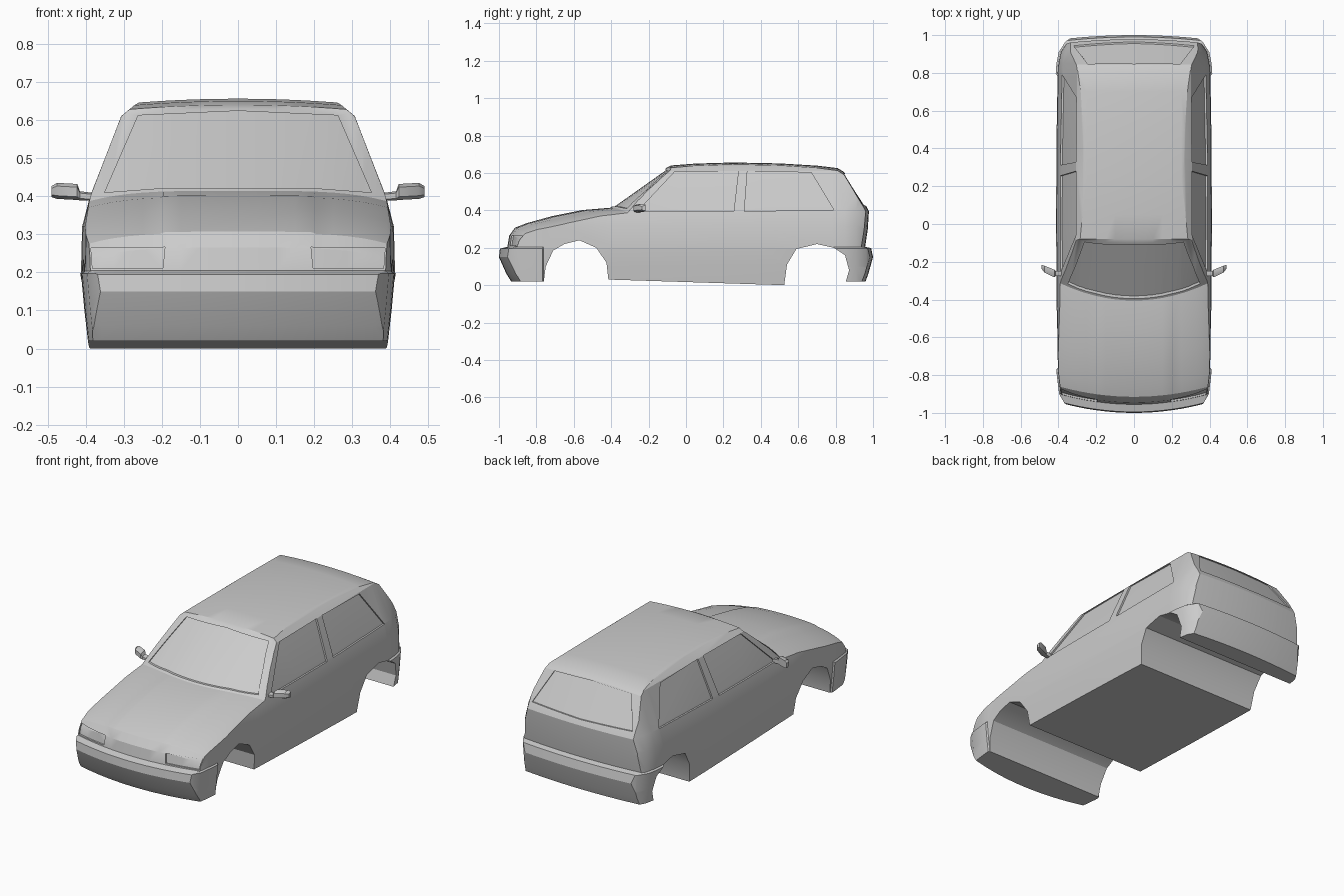
import bpy, bmesh
from mathutils import Vector

if "Cube" in bpy.data.objects:
    bpy.data.objects.remove(bpy.data.objects["Cube"])


def loft(name, rings):
    """Closed solid through a list of equal-length rings."""
    bm = bmesh.new()
    rows = [[bm.verts.new(p) for p in ring] for ring in rings]
    n = len(rows[0])
    for a, b in zip(rows, rows[1:]):
        for i in range(n):
            j = (i + 1) % n
            bm.faces.new((a[i], a[j], b[j], b[i]))
    bm.faces.new(rows[0])
    bm.faces.new(rows[-1])
    bmesh.ops.recalc_face_normals(bm, faces=bm.faces)
    me = bpy.data.meshes.new(name)
    bm.to_mesh(me)
    bm.free()
    ob = bpy.data.objects.new(name, me)
    bpy.context.collection.objects.link(ob)
    return ob


def boolean(ob, tool, op):
    """Apply a boolean and throw the tool away."""
    mod = ob.modifiers.new("cut", 'BOOLEAN')
    mod.object, mod.operation, mod.solver = tool, op, 'EXACT'
    bpy.context.view_layer.update()
    dg = bpy.context.evaluated_depsgraph_get()
    me = bpy.data.meshes.new_from_object(ob.evaluated_get(dg))
    ob.modifiers.clear()
    ob.data = me
    bpy.data.objects.remove(tool)


def recess(ob, near, far, shift):
    """Sink the area inside a prism by the given shift, following the surface."""
    prism = loft("cutter", [near, far])
    core = ob.copy()
    core.data = ob.data.copy()
    for v in core.data.vertices:
        v.co += Vector(shift)
    bpy.context.collection.objects.link(core)
    boolean(prism, core, 'DIFFERENCE')
    boolean(ob, prism, 'DIFFERENCE')


def finish(ob, angle):
    bpy.ops.object.select_all(action='DESELECT')
    ob.select_set(True)
    bpy.context.view_layer.objects.active = ob
    bpy.ops.object.shade_smooth_by_angle(angle=angle)


# Side outline: nose, bonnet, windscreen, roof, hatch, bumper, then arches and floor
outline = [
    (-.935, .02), (-.96, .06), (-1, .15), (-.995, .195), (-.955, .205),
    (-.945, .265), (-.915, .303), (-.85, .328), (-.72, .364), (-.55, .398), (-.405, .414),
    (-.1, .63), (-.08, .64), (.05, .65), (.25, .656), (.5, .651), (.7, .639), (.81, .626),
    (.845, .605), (.965, .42), (.978, .395), (.972, .3), (.958, .205),
    (.99, .198), (1, .15), (.975, .06), (.96, .02),
    (.855, .02), (.872, .08), (.85, .16), (.79, .2), (.7, .22), (.59, .193), (.54, .11), (.525, 0),
    (-.415, .03), (-.425, .12), (-.48, .2), (-.57, .24), (-.65, .22), (-.71, .185),
    (-.75, .1), (-.76, .02)]


def bow(x, y, z):
    """Curve the outline across the width: rounded nose, screen, bonnet and roof."""
    a = abs(x)
    if y < -.78:
        k = .35
    elif y < -.3 and z > .3:
        k = .6
    elif y < -.09 and z > .3:
        k = .2
    else:
        k = -.15 if y > .9 else 0
    dz = 0
    if z > .5:
        dz = -.15 * a * a
    elif z > .25 and y < -.3:
        dz = -.03 * (a / .4) ** 4
        if a < .2 and -.92 < y < -.41:
            dz += .004
    return (x, y + k * a * a, z + dz)


half = [.05, .1, .15, .195, .205, .25, .29, .33, .36, .39, .45]
cols = [-x for x in reversed(half)] + [0] + half
body = loft("car_body", [[bow(x, y, z) for y, z in outline] for x in cols])

# Front-view section swept along the length to shape the flanks
section = [(.387, -.03), (.402, .1), (.411, .197), (.411, .203), (.408, .32),
           (.386, .405), (.306, .61), (.27, .64), (.2, .68)]
stations = [(-1.05, .70, .008), (-.96, .86, .008), (-.9, .945, .008), (-.8, .975, .008),
            (-.768, .98, .008), (-.763, .98, 0), (-.4, .998, 0), (0, 1.003, 0), (.4, 1, 0),
            (.783, .985, 0), (.788, .985, .01), (.85, .975, .01), (.91, .945, .01),
            (.965, .86, .01), (1.05, .6, .01)]
rings = []
for y, s, b in stations:
    right = [(x * s + (b if z < .2 else 0), y, z) for x, z in section]
    rings.append(right + [(-x, yy, z) for x, yy, z in reversed(right)])
boolean(body, loft("flanks", rings), 'INTERSECT')

# Side windows
front_window = [(-.26, .393), (-.06, .607), (.28, .61), (.255, .393)]
rear_window = [(.312, .395), (.328, .61), (.67, .602), (.79, .403)]
for s in (1, -1):
    for win in (front_window, rear_window):
        recess(body, [(s * .2, y, z) for y, z in win],
               [(s * .5, y, z) for y, z in win], (-s * .01, 0, 0))

# Windscreen and rear window
screen = [(-.35, .41), (-.2, .421), (.2, .421), (.35, .41), (.262, .612), (0, .624), (-.262, .612)]
recess(body, [(x, -.5, z) for x, z in screen], [(x, .05, z) for x, z in screen], (0, .006, -.006))
hatch = [(-.32, .43), (0, .422), (.32, .43), (.245, .592), (0, .6), (-.245, .592)]
recess(body, [(x, .7, z) for x, z in hatch], [(x, 1.1, z) for x, z in hatch], (0, -.006, -.004))

# Headlamps
for s in (1, -1):
    lamp = [(.197, .212), (.192, .266), (.386, .264), (.382, .21)]
    recess(body, [(s * x, -1.1, z) for x, z in lamp],
           [(s * x, -.86, z) for x, z in lamp], (-s * .003, .009, 0))
finish(body, .45)

# Door mirrors: tapered housing on a short stalk
for s, side in ((1, "left"), (-1, "right")):
    rings = []
    for x, y, z, hy, hz in [(.375, -.262, .398, .014, .01), (.415, -.262, .401, .014, .012),
                            (.422, -.262, .411, .02, .021), (.475, -.238, .414, .018, .021),
                            (.49, -.226, .412, .01, .014)]:
        rings.append([(s * x, y - hy, z - hz * .6), (s * x, y, z - hz), (s * x, y + hy, z - hz),
                      (s * x, y + hy, z + hz), (s * x, y, z + hz), (s * x, y - hy, z + hz * .6)])
    finish(loft("door_mirror_" + side, rings), .5)
